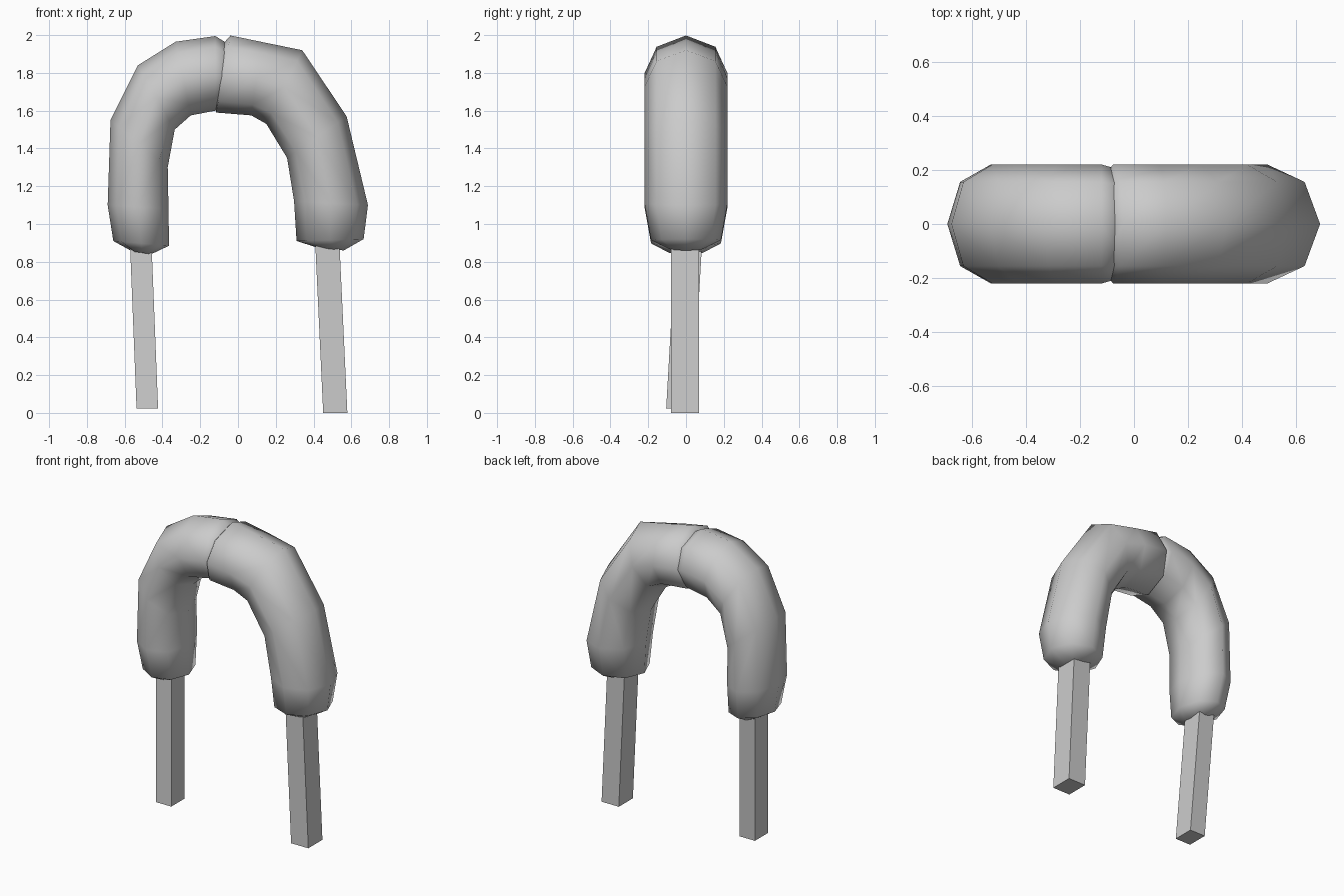
import bpy, bmesh, math
from mathutils import Vector

if "Cube" in bpy.data.objects:
    bpy.data.objects.remove(bpy.data.objects["Cube"])

SIDES = 8


def finish(bm, name, smooth):
    bmesh.ops.recalc_face_normals(bm, faces=bm.faces)
    me = bpy.data.meshes.new(name)
    bm.to_mesh(me)
    bm.free()
    for p in me.polygons:
        p.use_smooth = smooth
    ob = bpy.data.objects.new(name, me)
    bpy.context.collection.objects.link(ob)
    return ob


def bent_tube(name, rings):
    """Eight-sided tube; each ring is outer x, outer z, inner x, inner z, half depth."""
    bm = bmesh.new()
    loops = []
    for ox, oz, ix, iz, ry in rings:
        c = Vector(((ox + ix) / 2, 0, (oz + iz) / 2))
        half = Vector(((ox - ix) / 2, 0, (oz - iz) / 2))
        loop = []
        for k in range(SIDES):
            a = 2 * math.pi * k / SIDES
            loop.append(bm.verts.new(c + half * math.cos(a) + Vector((0, ry * math.sin(a), 0))))
        loops.append(loop)
    for a, b in zip(loops, loops[1:]):
        for k in range(SIDES):
            n = (k + 1) % SIDES
            bm.faces.new((a[k], a[n], b[n], b[k]))
    bm.faces.new(loops[0])
    bm.faces.new(loops[-1])
    return finish(bm, name, True)


def post(name, top, bottom, hx, hy):
    """Square post sheared between two centre points."""
    bm = bmesh.new()
    bmesh.ops.create_cube(bm, size=2)
    for v in bm.verts:
        c = Vector(top if v.co.z > 0 else bottom)
        v.co = c + Vector((v.co.x * hx, v.co.y * hy, 0))
    return finish(bm, name, False)


# Left half of the padded arch, from crown to foot
bent_tube("arch_left", [
    (-0.03, 1.94, -0.07, 1.63, 0.20),
    (-0.12, 1.995, -0.12, 1.60, 0.22),
    (-0.33, 1.965, -0.25, 1.575, 0.22),
    (-0.53, 1.84, -0.335, 1.50, 0.22),
    (-0.675, 1.55, -0.372, 1.30, 0.22),
    (-0.69, 1.10, -0.368, 1.08, 0.22),
    (-0.66, 0.91, -0.365, 0.885, 0.185),
    (-0.56, 0.855, -0.46, 0.84, 0.09),
])

# Right half, leaning outwards
bent_tube("arch_right", [
    (-0.10, 1.93, -0.13, 1.66, 0.17),
    (-0.04, 1.998, -0.115, 1.59, 0.22),
    (0.12, 1.965, 0.07, 1.575, 0.22),
    (0.34, 1.92, 0.15, 1.53, 0.22),
    (0.575, 1.57, 0.26, 1.35, 0.22),
    (0.688, 1.10, 0.297, 1.12, 0.22),
    (0.665, 0.92, 0.31, 0.91, 0.185),
    (0.56, 0.86, 0.42, 0.875, 0.09),
])

# Straight posts
post("post_left", (-0.515, 0.015, 0.90), (-0.48, -0.035, 0.022), 0.057, 0.07)
post("post_right", (0.472, -0.005, 0.92), (0.515, -0.005, 0.0), 0.064, 0.075)
